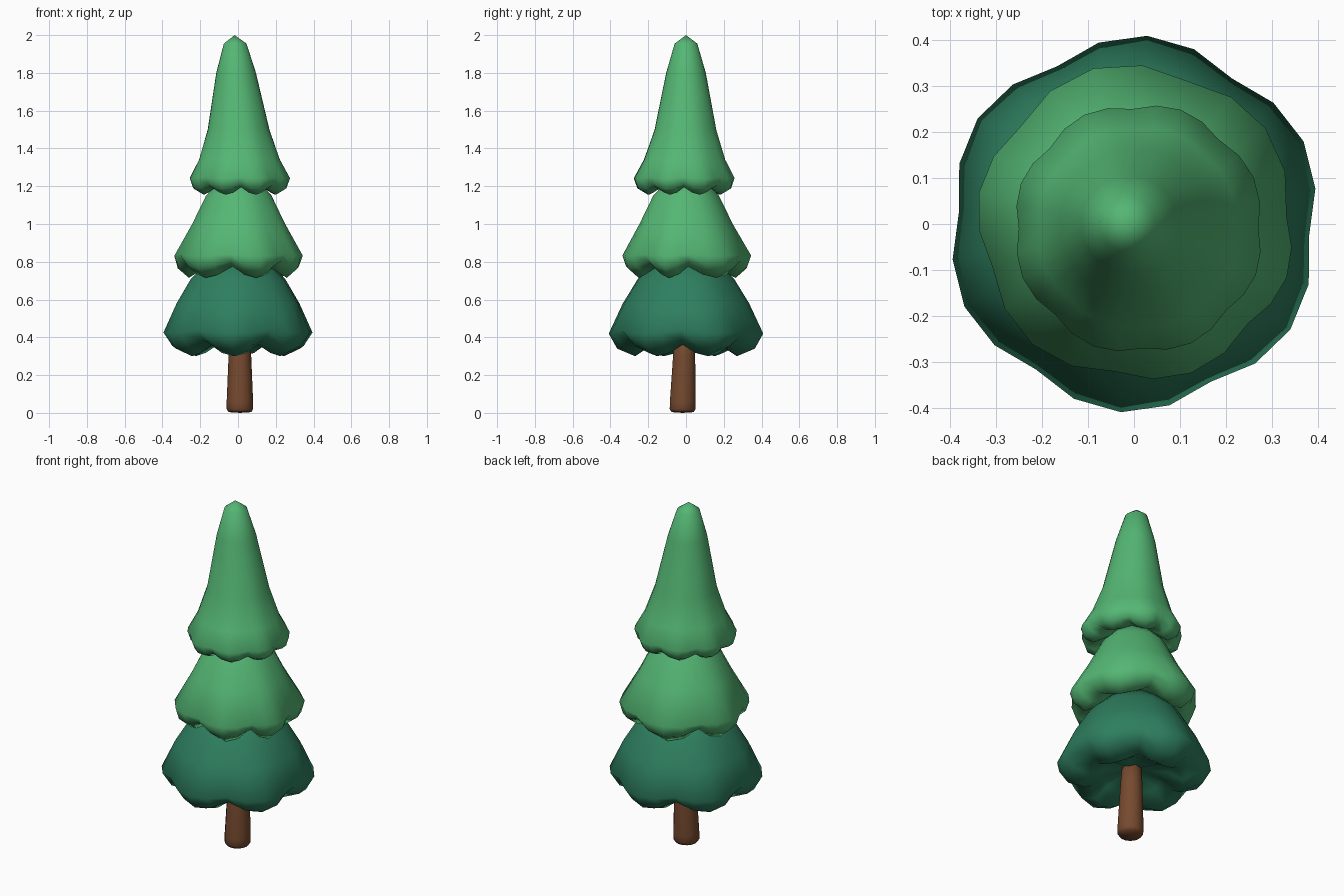
import bpy, bmesh, math

if "Cube" in bpy.data.objects:
    bpy.data.objects.remove(bpy.data.objects["Cube"])


def material(name, rgb):
    m = bpy.data.materials.new(name)
    m.diffuse_color = (*rgb, 1)
    m.use_nodes = True
    m.node_tree.nodes["Principled BSDF"].inputs["Base Color"].default_value = m.diffuse_color
    return m


light_green = material("light_green", (0.089, 0.47, 0.174))
dark_green = material("dark_green", (0.027, 0.21, 0.115))
brown = material("bark_brown", (0.18, 0.068, 0.028))


def lobe_samples(valleys, steps):
    """Angles round the tier, each with a bulge value: 0 in a valley, 1 on a lobe."""
    out = []
    for i, a in enumerate(valleys):
        b = valleys[(i + 1) % len(valleys)]
        span = (b - a) % 360
        for k in range(steps):
            t = k / steps
            out.append((math.radians(a + span * t), math.sin(math.pi * t)))
    return out


def lathe(name, mat, rings, samples, start, end):
    """rings: (radius, z, notch depth, valley lift, centre x, centre y)."""
    bm = bmesh.new()
    loops = []
    for r, z, notch, lift, cx, cy in rings:
        loop = []
        for ang, s in samples:
            rr = r * (1 - notch * (1 - s))
            loop.append(bm.verts.new((cx + rr * math.cos(ang),
                                      cy + rr * math.sin(ang), z + lift * (1 - s))))
        loops.append(loop)
    n = len(samples)
    for a, b in zip(loops, loops[1:]):
        for i in range(n):
            j = (i + 1) % n
            bm.faces.new((a[i], b[i], b[j], a[j]))
    top, bottom = bm.verts.new(start), bm.verts.new(end)
    for i in range(n):
        j = (i + 1) % n
        bm.faces.new((top, loops[0][i], loops[0][j]))
        bm.faces.new((bottom, loops[-1][j], loops[-1][i]))
    bmesh.ops.recalc_face_normals(bm, faces=bm.faces)
    for f in bm.faces:
        f.smooth = True
    me = bpy.data.meshes.new(name)
    bm.to_mesh(me)
    bm.free()
    me.materials.append(mat)
    ob = bpy.data.objects.new(name, me)
    bpy.context.collection.objects.link(ob)
    return ob


# Trunk, slightly leaning and tapered
round_samples = [(math.tau * i / 14, 1) for i in range(14)]
lathe("trunk", brown, [
    (0.050, 0.46, 0, 0, 0.01, -0.005),
    (0.060, 0.30, 0, 0, 0.01, -0.010),
    (0.070, 0.06, 0, 0, 0.01, -0.017),
    (0.070, 0.02, 0, 0, 0.01, -0.018),
    (0.060, 0.004, 0, 0, 0.01, -0.018),
], round_samples, (0.01, -0.005, 0.46), (0.01, -0.018, 0))

# Bottom tier
lathe("bottom_tier", dark_green, [
    (0.16, 0.80, 0, 0, 0, 0),
    (0.255, 0.71, 0.02, 0, 0, 0),
    (0.335, 0.58, 0.04, 0, 0, 0),
    (0.410, 0.42, 0.07, 0.02, 0, 0),
    (0.365, 0.34, 0.10, 0.05, 0, 0),
    (0.270, 0.30, 0.10, 0.06, 0, 0),
    (0.180, 0.36, 0.05, 0.03, 0, 0),
], lobe_samples([56, 116, 176, 236, 296, 356], 4), (0, 0, 0.82), (0, 0, 0.41))

# Middle tier
lathe("middle_tier", light_green, [
    (0.10, 1.23, 0, 0, 0.005, 0),
    (0.175, 1.15, 0.01, 0, 0.005, 0),
    (0.250, 1.00, 0.03, 0, 0.005, 0),
    (0.348, 0.83, 0.06, 0.01, 0.005, 0.003),
    (0.330, 0.765, 0.08, 0.04, 0.005, 0.003),
    (0.270, 0.715, 0.10, 0.06, 0.005, 0.003),
    (0.180, 0.77, 0.05, 0.03, 0.005, 0),
], lobe_samples([2, 70, 141, 197, 262, 318], 4), (0.005, 0, 1.25), (0, 0, 0.81))

# Top tier with its long tip
lathe("top_tier", light_green, [
    (0.060, 1.955, 0, 0, -0.015, 0),
    (0.105, 1.80, 0, 0, -0.010, 0),
    (0.165, 1.50, 0.01, 0, 0.003, -0.003),
    (0.220, 1.34, 0.03, 0, 0.008, -0.008),
    (0.274, 1.24, 0.05, 0.01, 0.010, -0.010),
    (0.258, 1.185, 0.08, 0.02, 0.010, -0.010),
    (0.205, 1.155, 0.08, 0.04, 0.010, -0.010),
    (0.130, 1.20, 0.03, 0.02, 0.005, -0.005),
], lobe_samples([0, 48, 93, 138, 180, 226, 272, 317], 4), (-0.018, 0, 2.0), (0, 0, 1.23))
